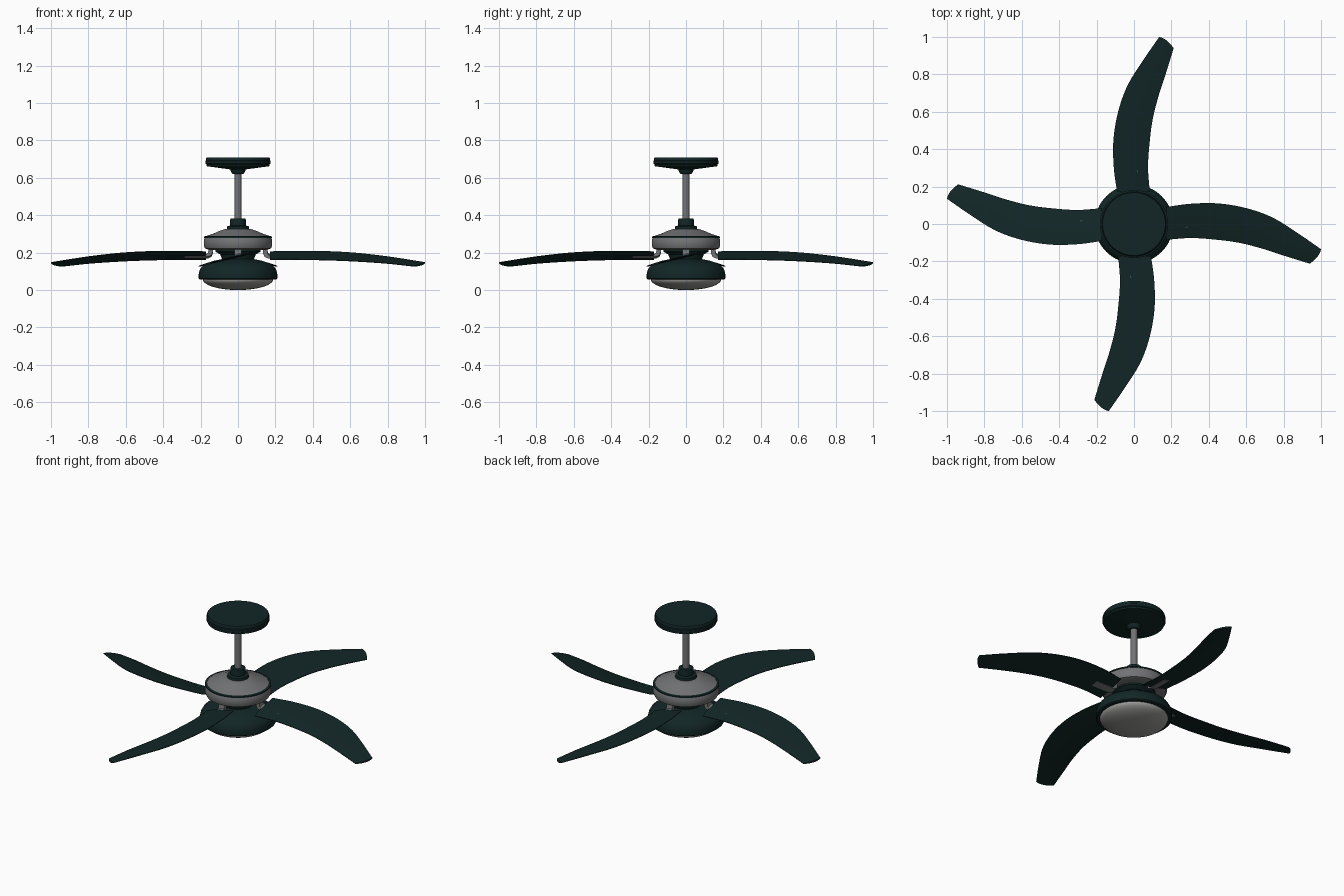
import bpy, bmesh, math
from mathutils import Vector

if "Cube" in bpy.data.objects:
    bpy.data.objects.remove(bpy.data.objects["Cube"])


def material(name, rgb):
    m = bpy.data.materials.new(name)
    m.diffuse_color = (*rgb, 1)
    m.use_nodes = True
    m.node_tree.nodes["Principled BSDF"].inputs["Base Color"].default_value = m.diffuse_color
    return m


GREEN = material("dark_green", (0.006, 0.019, 0.019))
GREY = material("metal_grey", (0.17, 0.172, 0.178))
GLASS = material("frosted_glass", (0.33, 0.33, 0.32))


def finish(name, bm, mat, angle=35):
    bmesh.ops.remove_doubles(bm, verts=bm.verts, dist=1e-5)
    bmesh.ops.recalc_face_normals(bm, faces=bm.faces)
    me = bpy.data.meshes.new(name)
    bm.to_mesh(me)
    bm.free()
    ob = bpy.data.objects.new(name, me)
    bpy.context.collection.objects.link(ob)
    me.materials.append(mat)
    bpy.ops.object.select_all(action='DESELECT')
    ob.select_set(True)
    bpy.context.view_layer.objects.active = ob
    bpy.ops.object.shade_smooth_by_angle(angle=math.radians(angle))
    return ob


def lathe(name, profile, mat, steps=64):
    """Spin an (r, z) profile around the z axis."""
    bm = bmesh.new()
    vs = [bm.verts.new((r, 0, z)) for r, z in profile]
    es = [bm.edges.new(p) for p in zip(vs, vs[1:])]
    bmesh.ops.spin(bm, geom=vs + es, cent=(0, 0, 0), axis=(0, 0, 1),
                   angle=2 * math.pi, steps=steps, use_merge=True)
    return finish(name, bm, mat)


def smooth(points, t):
    """Catmull-Rom point at t in 0..1 along the list."""
    n = len(points) - 1
    i = min(int(t * n), n - 1)
    f = t * n - i
    a, b, c, d = (Vector(points[min(max(k, 0), n)]) for k in range(i - 1, i + 3))
    return 0.5 * (2 * b + (c - a) * f + (2 * a - 5 * b + 4 * c - d) * f * f
                  + (3 * b - a - 3 * c + d) * f ** 3)


# Ceiling canopy, rod and coupling
lathe("ceiling_canopy", [(0, .709), (.168, .709), (.171, .704), (.171, .693), (.175, .69),
                         (.175, .676), (.168, .672), (.168, .662), (.05, .646), (.04, .644),
                         (.038, .632), (.028, .62), (0, .618)], GREEN)
lathe("down_rod", [(0, .64), (.019, .64), (.019, .35), (0, .35)], GREY, 32)
lathe("rod_coupling", [(0, .382), (.04, .382), (.042, .376), (.042, .345), (.058, .34),
                       (.06, .326), (0, .32)], GREEN, 48)

# Motor housing with a dark groove ring
lathe("motor_housing", [(0, .328), (.07, .326), (.1, .316), (.135, .3), (.165, .29),
                        (.178, .284), (.178, .277), (.182, .27), (.182, .235), (.176, .222),
                        (.15, .214), (0, .214)], GREY)
lathe("motor_ring", [(.17, .289), (.182, .286), (.182, .279), (.17, .279), (.17, .289)], GREEN)
lathe("lower_hub", [(0, .218), (.12, .218), (.12, .205), (.095, .19), (.08, .15), (0, .15)], GREEN)

# Light kit: dark housing and glass bowl
lathe("light_housing", [(0, .168), (.08, .166), (.13, .156), (.17, .143), (.195, .124),
                        (.206, .104), (.21, .085), (.21, .062), (.204, .057), (.188, .057),
                        (.18, .064), (0, .064)], GREEN)
lathe("glass_bowl", [(.188 * math.sin(a), .057 - .057 * math.cos(a))
                     for a in [i * math.pi / 28 for i in range(15)]], GLASS)

# Swept blade: trailing and leading edge guides (x, y, z)
EDGE_A = [(.17, .09, .205), (.3, .108, .208), (.45, .11, .207), (.6, .085, .2),
          (.74, .035, .186), (.87, -.045, .168), (1.0, -.135, .147)]
EDGE_B = [(.17, -.085, .163), (.3, -.075, .163), (.43, -.083, .161), (.56, -.1, .157),
          (.69, -.133, .15), (.81, -.172, .141), (.94, -.212, .127)]


def blade_mesh():
    bm = bmesh.new()
    nu, nv, h = 28, 8, .005
    layers = []
    for dz in (h, -h):
        grid = []
        for i in range(nu + 1):
            t = i / nu
            a, b = smooth(EDGE_A, t), smooth(EDGE_B, t)
            row = []
            for j in range(nv + 1):
                s = j / nv
                p = a.lerp(b, s)
                bulge = 4 * s * (1 - s)
                p.x += .012 * bulge * t ** 6      # rounded tip
                p.z += dz * (.35 + .65 * bulge)   # thin edges
                row.append(bm.verts.new(p))
            grid.append(row)
        layers.append(grid)
        for i in range(nu):
            for j in range(nv):
                bm.faces.new((grid[i][j], grid[i + 1][j], grid[i + 1][j + 1], grid[i][j + 1]))
    # close the rim
    def rim(g):
        return (g[0][:-1] + [r[-1] for r in g[:-1]] + g[-1][:0:-1] + [r[0] for r in g[:0:-1]])
    t, b = rim(layers[0]), rim(layers[1])
    for k in range(len(t)):
        n = (k + 1) % len(t)
        bm.faces.new((t[k], t[n], b[n], b[k]))
    return bm


# Bracket: flat bar hooking from the motor down and out under the blade
BRACKET = [(.135, .222), (.135, .2), (.142, .182), (.16, .174), (.2, .174), (.285, .174)]
BRACKET_TOP = [(.158, .222), (.158, .205), (.162, .193), (.172, .187), (.2, .186), (.285, .186)]


def bracket_mesh():
    bm = bmesh.new()
    outline = BRACKET + BRACKET_TOP[::-1]
    pitch = .23
    sides = [[bm.verts.new((x, y, z + pitch * y)) for x, z in outline] for y in (-.02, .02)]
    n = len(outline)
    for k in range(n):
        m = (k + 1) % n
        bm.faces.new((sides[0][k], sides[0][m], sides[1][m], sides[1][k]))
    for s in sides:
        for k in range(n // 2 - 1):
            bm.faces.new((s[k], s[k + 1], s[n - 2 - k], s[n - 1 - k]))
    return bm


for q in range(4):
    for name, make, mat in (("blade", blade_mesh, GREEN), ("blade_bracket", bracket_mesh, GREY)):
        ob = finish(f"{name}_{q + 1}", make(), mat)
        ob.rotation_euler.z = q * math.pi / 2
